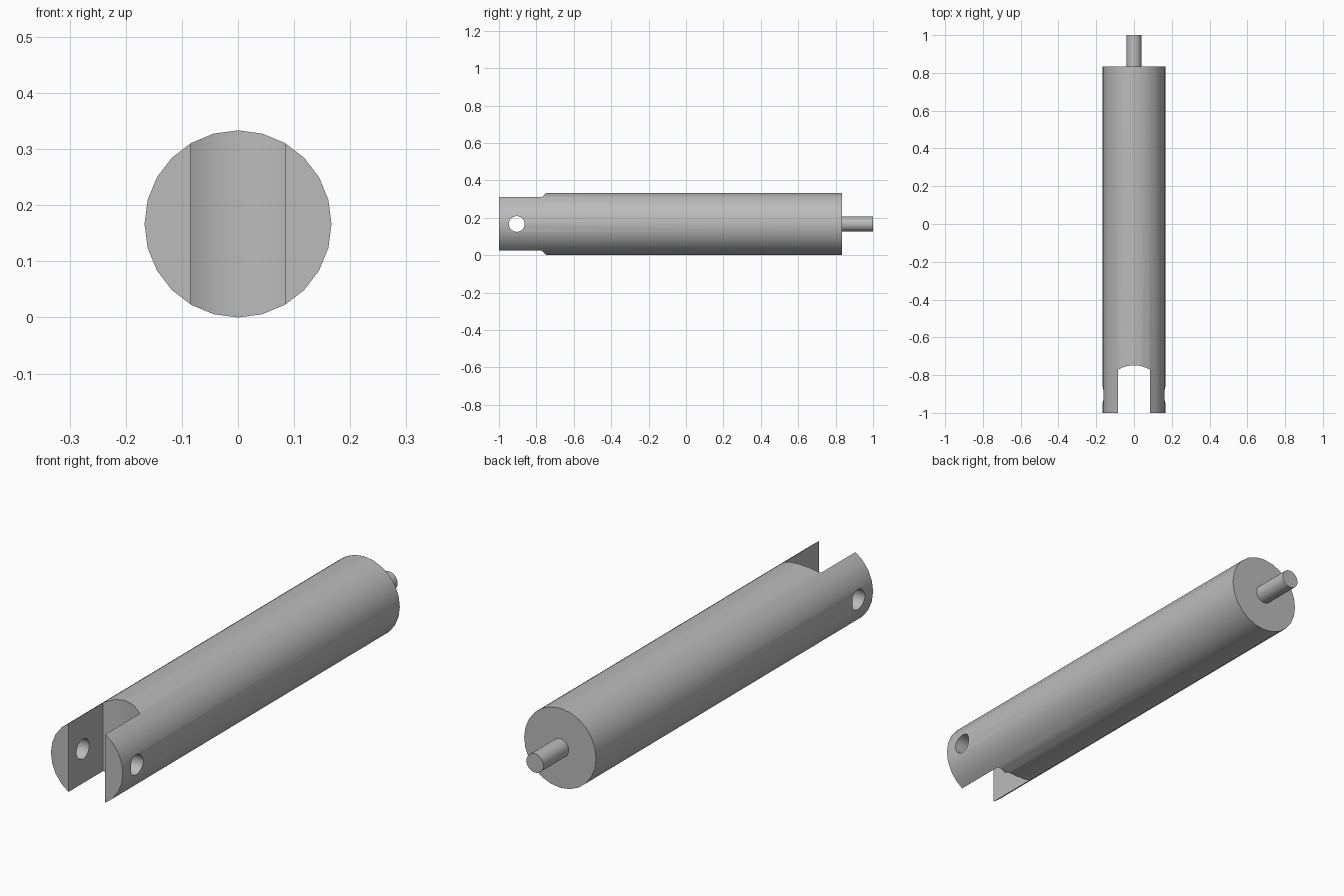
import bpy
from math import radians, sin, cos, asin, pi
from mathutils import Vector

cube = bpy.data.objects.get("Cube")
if cube:
    bpy.data.objects.remove(cube, do_unlink=True)

R = 1 / 6          # body radius, also the height of the axis
SLOT = 0.085       # half width of the fork slot

steel = bpy.data.materials.new("grey steel")
steel.use_nodes = True
GREY = (0.5, 0.5, 0.5, 1)
steel.diffuse_color = GREY
steel.node_tree.nodes["Principled BSDF"].inputs["Base Color"].default_value = GREY


def rod(name, radius, start, end, sides):
    """Cylinder between two points."""
    a, b = Vector(start), Vector(end)
    turn = (b - a).to_track_quat('Z', 'Y').to_euler()
    bpy.ops.mesh.primitive_cylinder_add(vertices=sides, radius=radius, depth=(b - a).length,
                                        location=(a + b) / 2, rotation=turn)
    ob = bpy.context.object
    ob.name = name
    ob.data.materials.append(steel)
    return ob


def cut(target, cutter):
    """Subtract the cutter and apply the result."""
    mod = target.modifiers.new("cut", 'BOOLEAN')
    mod.operation = 'DIFFERENCE'
    mod.solver = 'EXACT'
    mod.object = cutter
    bpy.context.view_layer.objects.active = target
    bpy.ops.object.modifier_apply(modifier=mod.name)
    bpy.data.objects.remove(cutter, do_unlink=True)


def slot_cutter():
    """Straight-sided slot with a rounded inner end, extruded upwards."""
    half = asin(SLOT / R)
    angles = [half * (1 - i / 6) for i in range(13)]
    outline = [(-SLOT, -1.1), (SLOT, -1.1)]
    outline += [(R * sin(a), -0.915 + R * cos(a)) for a in angles]
    n = len(outline)
    verts = [(x, y, z) for z in (-0.1, 0.5) for x, y in outline]
    faces = [tuple(reversed(range(n))), tuple(range(n, 2 * n))]
    faces += [(i, (i + 1) % n, n + (i + 1) % n, n + i) for i in range(n)]
    mesh = bpy.data.meshes.new("slot_cutter")
    mesh.from_pydata(verts, [], faces)
    mesh.materials.append(steel)
    ob = bpy.data.objects.new("slot_cutter", mesh)
    ob.hide_render = True
    bpy.context.collection.objects.link(ob)
    return ob


# Round body with a forked front end and a cross hole through both prongs
body = rod("forked_body", R, (0, -1, R), (0, 0.833, R), 24)
cut(body, slot_cutter())
hole = rod("hole_cutter", 0.042, (-0.3, -0.905, R), (0.3, -0.905, R), 24)
hole.hide_render = True
cut(body, hole)

# Thin pin on the back end
pin = rod("end_pin", 0.04, (0, 0.82, R), (0, 1, R), 14)

for ob in (body, pin):
    bpy.ops.object.select_all(action='DESELECT')
    ob.select_set(True)
    bpy.context.view_layer.objects.active = ob
    bpy.ops.object.shade_smooth_by_angle(angle=radians(35))
